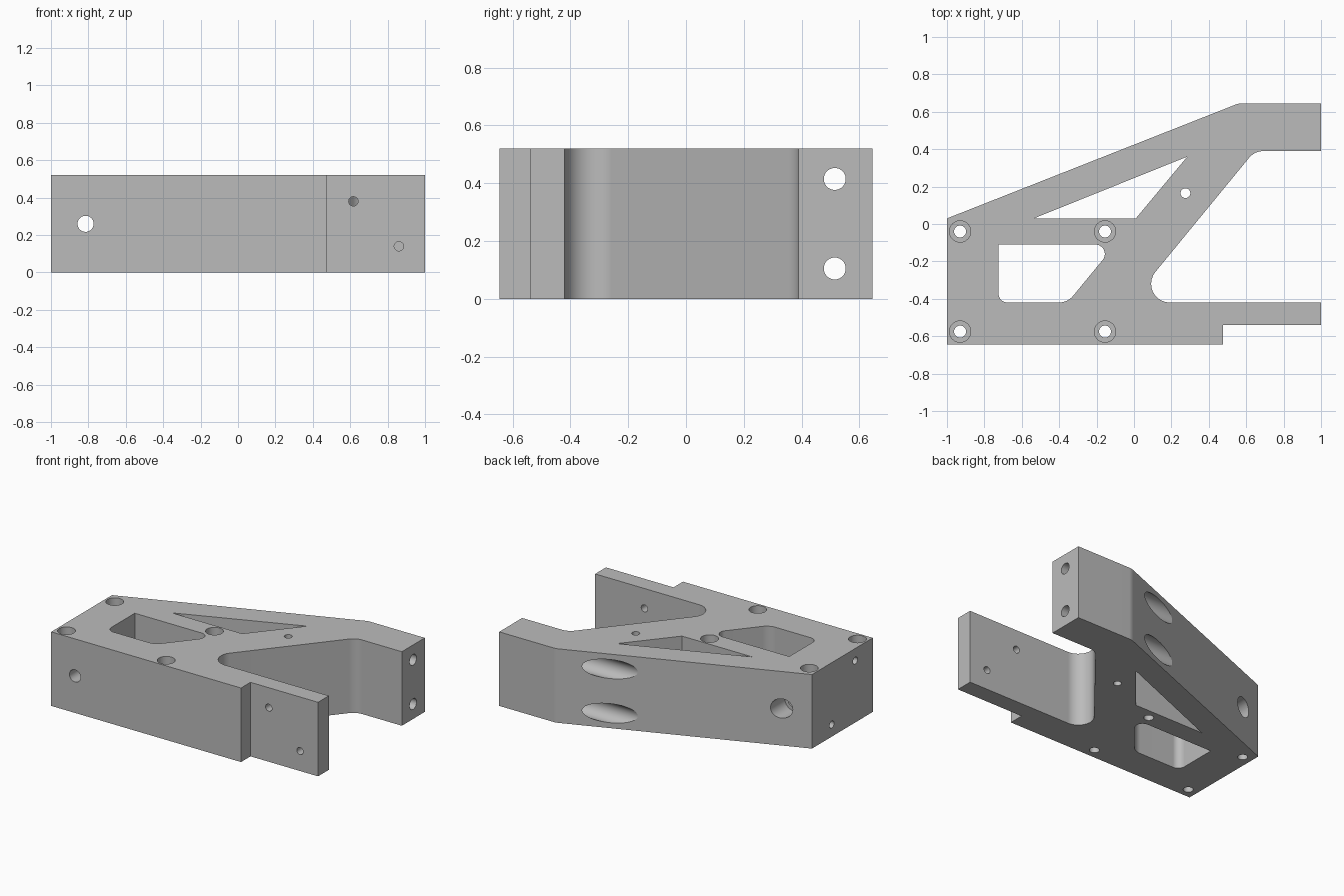
import bpy, bmesh, math
from mathutils import Vector, Matrix

HEIGHT = 0.52

if "Cube" in bpy.data.objects:
    bpy.data.objects.remove(bpy.data.objects["Cube"], do_unlink=True)

metal = bpy.data.materials.new("machined grey")
metal.use_nodes = True
grey = (0.5, 0.5, 0.5, 1)
metal.diffuse_color = grey
metal.node_tree.nodes["Principled BSDF"].inputs["Base Color"].default_value = grey


def fillet(corners, steps=10):
    """Round each (x, y, radius) corner with an arc tangent to both sides."""
    points = []
    for i, (x, y, r) in enumerate(corners):
        p = Vector((x, y))
        if not r:
            points.append(p)
            continue
        a = (Vector(corners[i - 1][:2]) - p).normalized()
        b = (Vector(corners[(i + 1) % len(corners)][:2]) - p).normalized()
        half = a.angle(b) / 2
        centre = p + (a + b).normalized() * r / math.sin(half)
        start = p + a * r / math.tan(half) - centre
        end = p + b * r / math.tan(half) - centre
        sweep = math.atan2(start.x * end.y - start.y * end.x, start.dot(end))
        for k in range(steps + 1):
            points.append(centre + Matrix.Rotation(sweep * k / steps, 2) @ start)
    return points


def add_object(name, bm):
    bmesh.ops.recalc_face_normals(bm, faces=bm.faces)
    mesh = bpy.data.meshes.new(name)
    bm.to_mesh(mesh)
    bm.free()
    mesh.materials.append(metal)
    obj = bpy.data.objects.new(name, mesh)
    bpy.context.collection.objects.link(obj)
    return obj


def prism(name, corners, z0, z1):
    bm = bmesh.new()
    face = bm.faces.new([bm.verts.new((p.x, p.y, z0)) for p in fillet(corners)])
    top = bmesh.ops.extrude_face_region(bm, geom=[face])["geom"]
    verts = [v for v in top if isinstance(v, bmesh.types.BMVert)]
    bmesh.ops.translate(bm, verts=verts, vec=(0, 0, z1 - z0))
    return add_object(name, bm)


def cut(body, cutter):
    mod = body.modifiers.new("cut", "BOOLEAN")
    mod.operation, mod.solver, mod.object = "DIFFERENCE", "EXACT", cutter
    bpy.context.view_layer.objects.active = body
    bpy.ops.object.modifier_apply(modifier=mod.name)
    bpy.data.objects.remove(cutter, do_unlink=True)


def drill(body, start, end, radius):
    start, end = Vector(start), Vector(end)
    axis = end - start
    turn = axis.to_track_quat("Z", "Y").to_matrix().to_4x4()
    bm = bmesh.new()
    bmesh.ops.create_cone(bm, cap_ends=True, segments=40, radius1=radius, radius2=radius,
                          depth=axis.length,
                          matrix=Matrix.Translation((start + end) / 2) @ turn)
    cut(body, add_object("drill", bm))


# Bracket plate with upper and lower arms
bracket = prism("bracket_body", [
    (-1, -0.645, 0), (0.475, -0.645, 0), (0.475, -0.54, 0), (1, -0.54, 0),
    (1, -0.42, 0), (-0.02, -0.42, 0.1), (0.645, 0.39, 0.1), (1, 0.39, 0),
    (1, 0.645, 0), (0.56, 0.645, 0.1), (-1, 0.03, 0)], 0, HEIGHT)

# Weight-saving windows
cut(bracket, prism("window", [
    (-0.725, -0.11, 0), (-0.725, -0.42, 0.05), (-0.355, -0.42, 0.1),
    (-0.1, -0.11, 0.05)], -0.1, HEIGHT + 0.1))
cut(bracket, prism("triangle_window", [
    (-0.535, 0.03, 0), (0.01, 0.03, 0), (0.285, 0.36, 0)], -0.1, HEIGHT + 0.1))

# Counterbored vertical bolt holes
for x in (-0.93, -0.155):
    for y in (-0.04, -0.575):
        drill(bracket, (x, y, -0.1), (x, y, HEIGHT + 0.1), 0.032)
        drill(bracket, (x, y, HEIGHT - 0.1), (x, y, HEIGHT + 0.1), 0.057)

# Vertical pin hole
drill(bracket, (0.275, 0.165, -0.1), (0.275, 0.165, HEIGHT + 0.1), 0.026)

# Cross bolt hole, counterbored from the sloping back
drill(bracket, (-0.815, -0.8, 0.26), (-0.815, 0.4, 0.26), 0.043)
drill(bracket, (-0.815, -0.03, 0.26), (-0.815, 0.4, 0.26), 0.068)

# Lower arm holes
for x, z in ((0.617, 0.38), (0.86, 0.14)):
    drill(bracket, (x, -0.7, z), (x, -0.35, z), 0.025)

# Upper arm bolt holes with deep pockets in the sloping back
for z in (0.105, 0.415):
    drill(bracket, (-0.2, 0.515, z), (1.1, 0.515, z), 0.038)
    drill(bracket, (-0.2, 0.515, z), (0.62, 0.515, z), 0.067)

# Blind holes in the end face
for y, z in ((-0.19, 0.085), (-0.45, 0.435)):
    drill(bracket, (-1.1, y, z), (-0.8, y, z), 0.025)

# Smooth bores and fillets, crisp edges elsewhere
bpy.ops.object.select_all(action="DESELECT")
bracket.select_set(True)
bpy.context.view_layer.objects.active = bracket
bpy.ops.object.shade_smooth_by_angle(angle=math.radians(15))
weighted = bracket.modifiers.new("even_shading", "WEIGHTED_NORMAL")
weighted.keep_sharp = True
